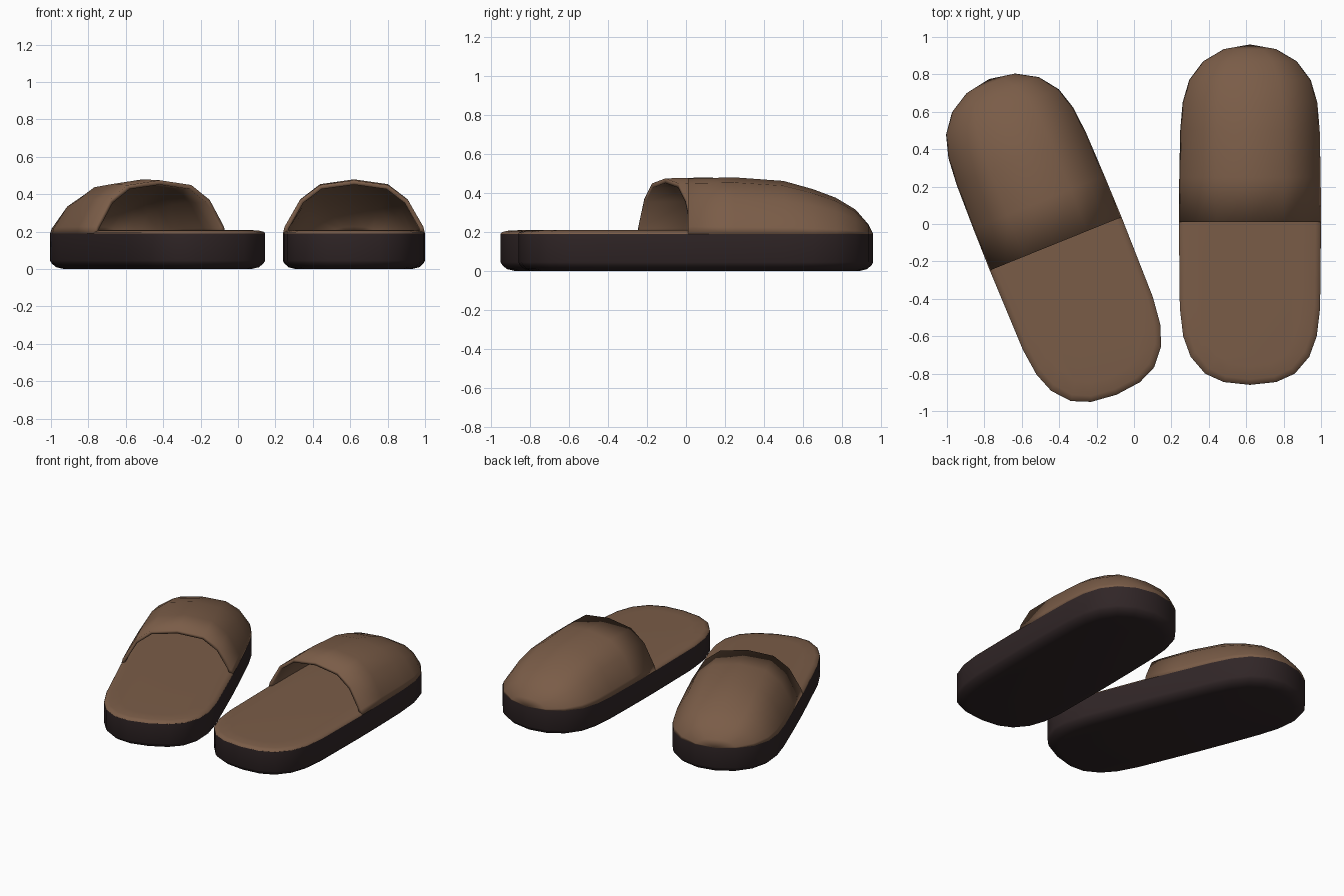
import bpy, bmesh, math
from mathutils import Matrix

if "Cube" in bpy.data.objects:
    bpy.data.objects.remove(bpy.data.objects["Cube"])


def material(name, rgb):
    m = bpy.data.materials.new(name)
    m.diffuse_color = (*rgb, 1)
    m.use_nodes = True
    m.node_tree.nodes["Principled BSDF"].inputs["Base Color"].default_value = m.diffuse_color
    return m


BROWN = material("brown leather", (0.195, 0.108, 0.064))
DARK = material("dark rubber", (0.030, 0.019, 0.020))

# Half outline of the foot bed, toe to heel: (half width, y)
HALF = [(0, .96), (.14, .935), (.25, .87), (.325, .77), (.36, .65), (.373, .5),
        (.378, .25), (.38, .01), (.375, -.45), (.357, -.6), (.317, -.71),
        (.24, -.80), (.14, -.845), (0, -.86)]
OUTLINE = HALF + [(-x, y) for x, y in HALF[-2:0:-1]]
MID_Y = 0.05
# Height of the upper's ridge above the sole at each outline station
RIDGE = [0, .05, .125, .185, .23, .272, .29, .285]
# Cross-section of the upper: (fraction of half width, fraction of height)
ARCH = [(1, 0), (.975, .13), (.76, .63), (.48, .91), (0, 1)]
ARCH = ARCH + [(-x, z) for x, z in ARCH[-2::-1]]


def finish(name, bm, mat, place, angle):
    mesh = bpy.data.meshes.new(name)
    bm.to_mesh(mesh)
    bm.free()
    mesh.materials.append(mat)
    ob = bpy.data.objects.new(name, mesh)
    bpy.context.collection.objects.link(ob)
    ob.matrix_world = place
    bpy.ops.object.select_all(action='DESELECT')
    ob.select_set(True)
    bpy.context.view_layer.objects.active = ob
    bpy.ops.object.shade_smooth_by_angle(angle=math.radians(angle))
    return ob


def stacked(name, rings, mat, place, angle):
    """Closed slab made of outline rings given as (z, inset)."""
    bm = bmesh.new()
    loops = []
    for z, d in rings:
        sx, sy = 1 - d / .38, 1 - d / .91
        loops.append([bm.verts.new((x * sx, MID_Y + (y - MID_Y) * sy, z))
                      for x, y in OUTLINE])
    n = len(OUTLINE)
    for a, b in zip(loops, loops[1:]):
        for i in range(n):
            j = (i + 1) % n
            bm.faces.new((a[i], a[j], b[j], b[i]))
    bm.faces.new(loops[0])
    bm.faces.new(loops[-1])
    bmesh.ops.recalc_face_normals(bm, faces=bm.faces)
    return finish(name, bm, mat, place, angle)


def upper(name, place):
    """Domed shell over the toes, open toward the heel."""
    bm = bmesh.new()
    tip = bm.verts.new((0, .96, .19))
    rows = [[bm.verts.new((fx * w, y, .19 + fz * h)) for fx, fz in ARCH]
            for (w, y), h in list(zip(HALF, RIDGE))[1:]]
    for i in range(len(ARCH) - 1):
        bm.faces.new((tip, rows[0][i], rows[0][i + 1]))
        for a, b in zip(rows, rows[1:]):
            bm.faces.new((a[i], b[i], b[i + 1], a[i + 1]))
    bm.normal_update()
    if sum(f.normal.z for f in bm.faces) < 0:
        bmesh.ops.reverse_faces(bm, faces=bm.faces)
    ob = finish(name, bm, BROWN, place, 60)
    s = ob.modifiers.new("thickness", 'SOLIDIFY')
    s.thickness = .024
    s.offset = -1
    # keep thickness ahead of the smoothing modifier
    if len(ob.modifiers) > 1:
        ob.modifiers.move(len(ob.modifiers) - 1, 0)


def slipper(side, x, y, turn):
    place = Matrix.Translation((x, y, 0)) @ Matrix.Rotation(math.radians(turn), 4, 'Z')
    stacked(side + "_sole", [(0, .07), (.01, .03), (.03, .008), (.045, 0), (.19, 0)],
            DARK, place, 40)
    stacked(side + "_insole", [(.19, 0), (.198, .004), (.206, .03), (.21, .1)],
            BROWN, place, 50)
    upper(side + "_upper", place)


slipper("right", .62, 0, 0)
slipper("left", -.415, -.115, 22)
